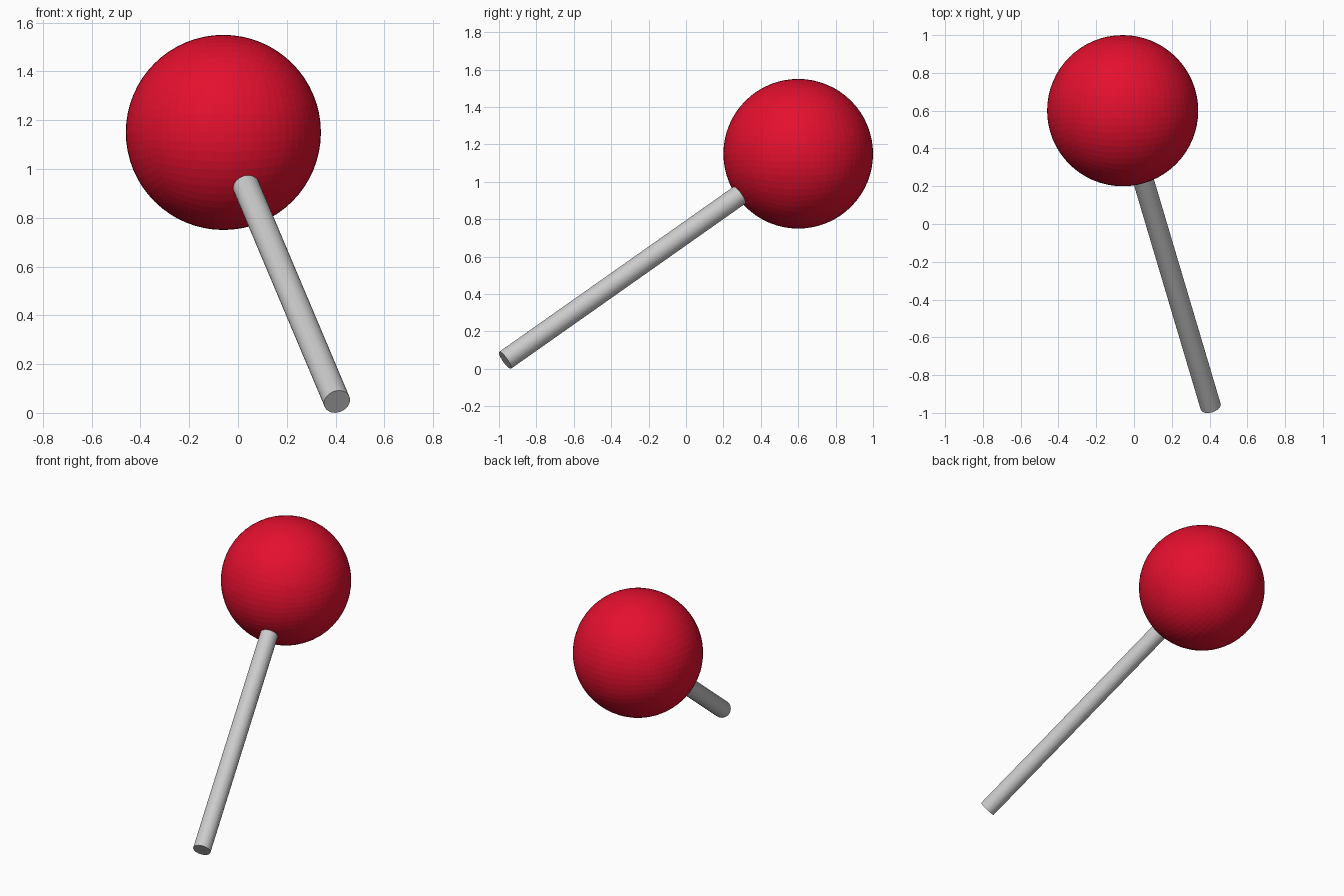
import bpy, bmesh
from mathutils import Vector

if "Cube" in bpy.data.objects:
    bpy.data.objects.remove(bpy.data.objects["Cube"])

BALL_CENTRE = Vector((-0.06, 0.60, 1.15))
BALL_RADIUS = 0.40
STICK_FOOT = Vector((0.406, -0.967, 0.046))
STICK_RADIUS = 0.055


def add_object(name, bm):
    mesh = bpy.data.meshes.new(name)
    bm.to_mesh(mesh)
    bm.free()
    obj = bpy.data.objects.new(name, mesh)
    bpy.context.collection.objects.link(obj)
    return obj


# Ball: cube rounded into an even quad sphere, flat shaded
bm = bmesh.new()
bmesh.ops.create_cube(bm, size=2)
for _ in range(4):
    bmesh.ops.subdivide_edges(bm, edges=bm.edges[:], cuts=1, use_grid_fill=True)
    for v in bm.verts:
        v.co = v.co.normalized() * BALL_RADIUS
ball = add_object("ball", bm)
ball.location = BALL_CENTRE
red = bpy.data.materials.new("red")
red.diffuse_color = (0.78, 0.005, 0.028, 1)
red.use_nodes = True
red.node_tree.nodes["Principled BSDF"].inputs["Base Color"].default_value = red.diffuse_color
ball.data.materials.append(red)

# Stick: slim cylinder aimed at the ball centre, ending just inside the ball
axis = BALL_CENTRE - STICK_FOOT
length = axis.length - BALL_RADIUS + 0.03
bm = bmesh.new()
bmesh.ops.create_cone(bm, cap_ends=True, segments=32, radius1=STICK_RADIUS,
                      radius2=STICK_RADIUS, depth=length)
stick = add_object("stick", bm)
stick.rotation_mode = 'QUATERNION'
stick.rotation_quaternion = axis.to_track_quat('Z', 'Y')
stick.location = STICK_FOOT + axis.normalized() * length / 2
